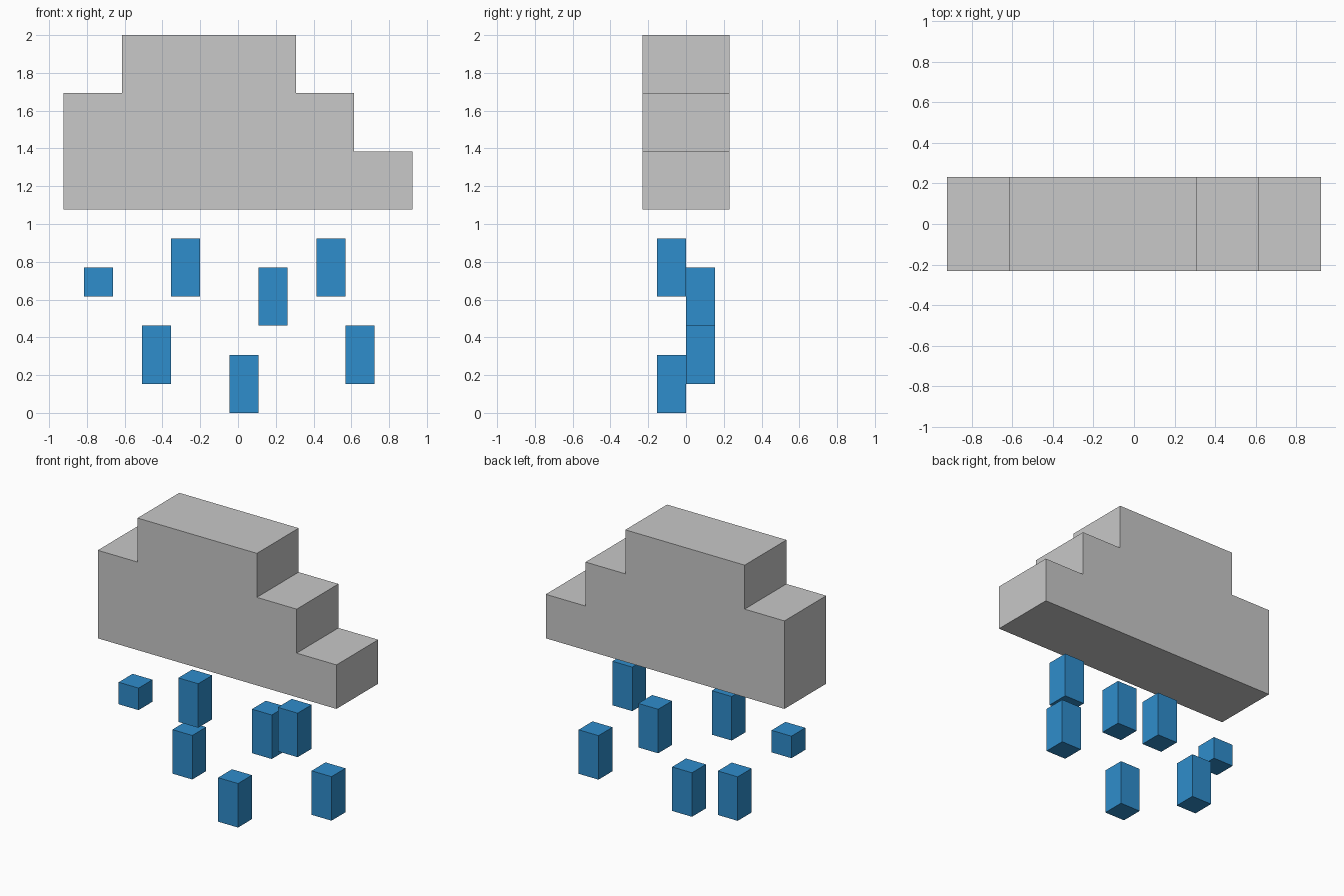
import bpy
import bmesh
from mathutils import Matrix, Vector

U = 2 / 13  # one block of the grid

cube = bpy.data.objects.get("Cube")
if cube:
    bpy.data.objects.remove(cube, do_unlink=True)


def make_material(name, color):
    mat = bpy.data.materials.new(name)
    mat.use_nodes = True
    mat.diffuse_color = color
    mat.node_tree.nodes["Principled BSDF"].inputs["Base Color"].default_value = color
    return mat


def finish(name, bm, mat):
    bmesh.ops.recalc_face_normals(bm, faces=bm.faces)
    mesh = bpy.data.meshes.new(name)
    bm.to_mesh(mesh)
    bm.free()
    mesh.materials.append(mat)
    obj = bpy.data.objects.new(name, mesh)
    bpy.context.collection.objects.link(obj)
    return obj


grey = make_material("cloud_grey", (0.58, 0.58, 0.58, 1))
blue = make_material("rain_blue", (0.028, 0.266, 0.604, 1))

# Cloud: stepped outline extruded front to back
outline = [(-6, 7), (6, 7), (6, 9), (4, 9), (4, 11),
           (2, 11), (2, 13), (-4, 13), (-4, 11), (-6, 11)]
bm = bmesh.new()
front = bm.faces.new([bm.verts.new((x * U, -1.5 * U, z * U)) for x, z in outline])
back = bmesh.ops.extrude_face_region(bm, geom=[front], use_keep_orig=True)
bmesh.ops.translate(bm, vec=(0, 3 * U, 0),
                    verts=[v for v in back["geom"] if isinstance(v, bmesh.types.BMVert)])
finish("cloud", bm, grey)

# Raindrops: left edge, front edge, bottom and height, in blocks
drops = [(-5.3, -1, 4, 1), (-3.3, 0, 1, 2), (-2.3, -1, 4, 2), (-0.3, -1, 0, 2),
         (0.7, 0, 3, 2), (2.7, -1, 4, 2), (3.7, 0, 1, 2)]
for i, (x, y, z, height) in enumerate(drops, 1):
    bm = bmesh.new()
    size = Matrix.Diagonal((U, U, height * U, 1))
    bmesh.ops.create_cube(bm, size=1, matrix=size)
    drop = finish(f"raindrop_{i}", bm, blue)
    drop.location = Vector((x + 0.5, y + 0.5, z + height / 2)) * U
